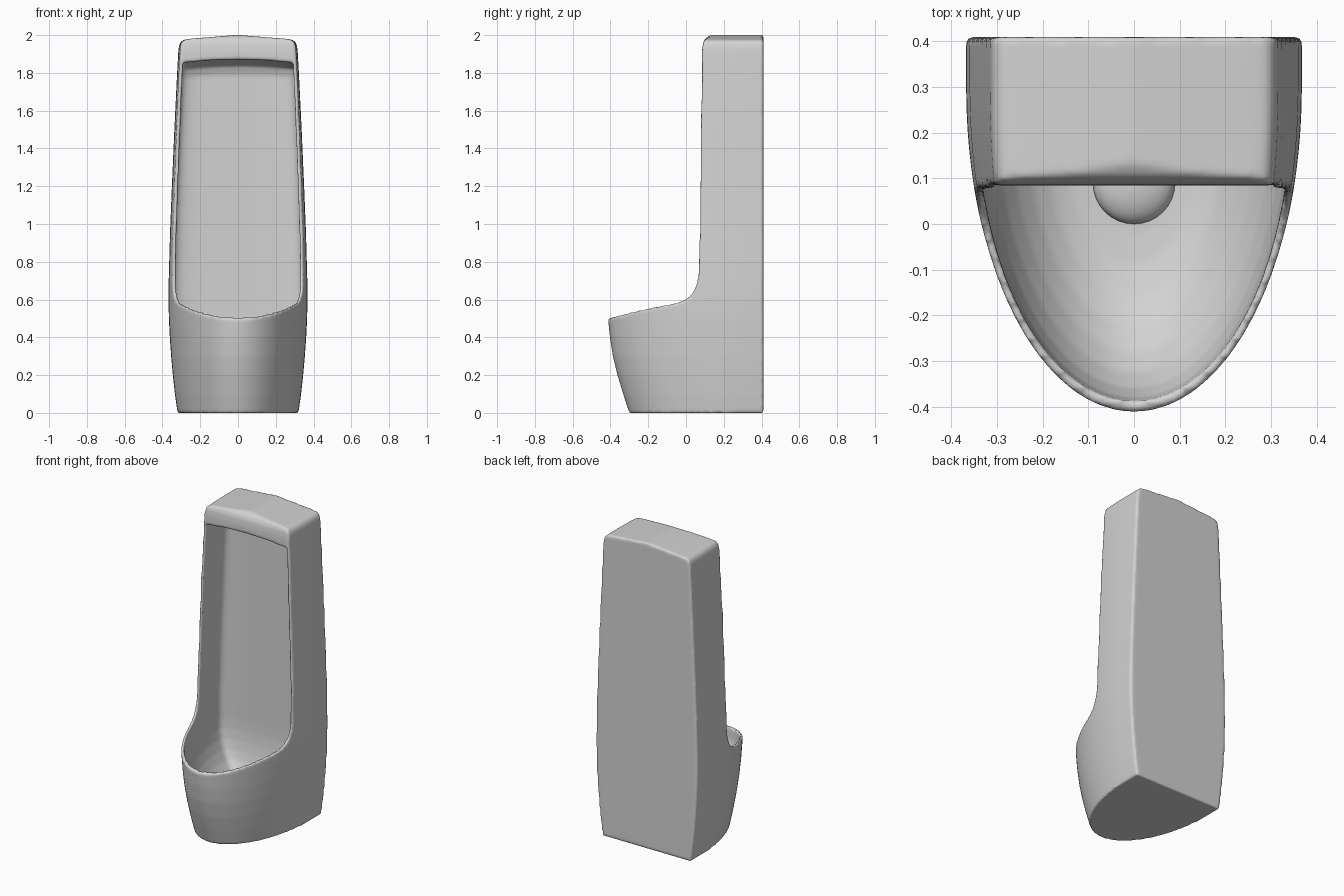
import bpy, bmesh, math

if "Cube" in bpy.data.objects:
    bpy.data.objects.remove(bpy.data.objects["Cube"])

white = bpy.data.materials.new("white_ceramic")
white.diffuse_color = (0.65, 0.65, 0.65, 1)
white.use_nodes = True
white.node_tree.nodes["Principled BSDF"].inputs["Base Color"].default_value = white.diffuse_color


def to_object(name, bm):
    bmesh.ops.recalc_face_normals(bm, faces=bm.faces)
    me = bpy.data.meshes.new(name)
    bm.to_mesh(me)
    bm.free()
    ob = bpy.data.objects.new(name, me)
    bpy.context.collection.objects.link(ob)
    return ob


def spow(v, e):
    return math.copysign(abs(v) ** e, v)


def loft(name, sections, yc_max, n, count=96):
    """Stack D-shaped sections (z, half width, front y, back y, edge drop)."""
    bm = bmesh.new()
    rings = []
    for z, w, yf, yb, drop in sections:
        yc = min(yc_max, yb - 0.06)
        ring = []
        for i in range(count):
            a = 2 * math.pi * i / count
            c, s = math.cos(a), math.sin(a)
            if abs(c) < 1e-9:
                c = 0.0
            if abs(s) < 1e-9:
                s = 0.0
            if s > 0:      # squarish back
                x, y = w * spow(c, 2 / n), yc + (yb - yc) * spow(s, 2 / n)
            else:          # elliptical front
                x, y = w * c, yc + (yc - yf) * s
            ring.append(bm.verts.new((x, y, z - drop * (x / w) ** 2)))
        rings.append(ring)
    for a, b in zip(rings, rings[1:]):
        for i in range(count):
            j = (i + 1) % count
            bm.faces.new((a[i], a[j], b[j], b[i]))
    # caps as strips across the width, so that arched ends stay clean
    h = count // 2
    for r in (rings[0], rings[-1]):
        for i in range(h):
            quad = [r[i], r[i + 1], r[(count - i - 1) % count], r[(count - i) % count]]
            bm.faces.new(list(dict.fromkeys(quad)))
    return to_object(name, bm)


# Outer body
body = loft("urinal_body", [
    (0, .32, -.30, .41, 0), (.1, .334, -.333, .41, 0),
    (.2, .345, -.363, .41, 0), (.3, .354, -.387, .41, 0),
    (.4, .361, -.403, .41, 0), (.5, .366, -.413, .41, 0),
    (.6, .368, -.425, .41, 0), (.7, .367, -.435, .41, 0),
    (.95, .36, -.46, .41, 0), (1.2, .35, -.49, .41, 0),
    (1.5, .337, -.53, .41, .002), (1.8, .323, -.57, .41, .012),
    (1.94, .316, -.59, .41, .026), (1.975, .312, -.6, .41, .028),
    (1.993, .303, -.6, .41, .028), (2.001, .288, -.6, .41, .026)], .30, 60)

# Hollow inside: rounded bowl, then the tall niche
bowl = []
for k in range(9):
    a = math.pi / 2 * (1 - k / 8)
    f = math.cos(a)
    bowl.append((.5 - .35 * math.sin(a), .1 + .242 * f, -.02 - .368 * f, .22 + .12 * f, 0))
niche = loft("niche_cutter", bowl + [
    (.7, .343, -.41, .34, 0), (.95, .336, -.435, .34, 0),
    (1.2, .327, -.465, .34, 0), (1.5, .314, -.505, .34, .002),
    (1.79, .301, -.54, .34, .014), (1.84, .299, -.55, .32, .018),
    (1.872, .296, -.55, .22, .02)], .25, 4)

# Side profile that trims the front down to the rim and hood
profile = [(-1, .36), (-.41, .50), (-.3, .53), (-.18, .557), (-.06, .58), (-.02, .592),
           (.015, .613), (.042, .645), (.06, .69), (.068, .76), (.073, .95), (.077, 1.3),
           (.083, 1.8), (.085, 1.92), (.091, 1.96), (.104, 1.985), (.125, 1.997),
           (.15, 2.003), (.15, 2.3), (-1, 2.3)]
bm = bmesh.new()
left, right = ([bm.verts.new((x, y, z)) for y, z in profile] for x in (-.6, .6))
bm.faces.new(left)
bm.faces.new(right)
for i in range(len(profile)):
    j = (i + 1) % len(profile)
    bm.faces.new((left[i], left[j], right[j], right[i]))
front = to_object("front_cutter", bm)

for cutter in (front, niche):
    cutter.hide_render = True
    m = body.modifiers.new("cut", 'BOOLEAN')
    m.operation = 'DIFFERENCE'
    m.solver = 'EXACT'
    m.object = cutter

# Soft glazed edges
m = body.modifiers.new("remesh", 'REMESH')
m.mode = 'VOXEL'
m.voxel_size = 0.009
m = body.modifiers.new("soften", 'SMOOTH')
m.factor = 0.5
m.iterations = 4
m = body.modifiers.new("lighten", 'DECIMATE')
m.ratio = 0.4

# Bake the modifiers and drop the cutters
deps = bpy.context.evaluated_depsgraph_get()
baked = bpy.data.meshes.new_from_object(body.evaluated_get(deps))
body.modifiers.clear()
body.data = baked
for cutter in (front, niche):
    bpy.data.objects.remove(cutter)

# Drain dome in the bowl
bm = bmesh.new()
bmesh.ops.create_uvsphere(bm, u_segments=32, v_segments=16, radius=.09)
bmesh.ops.scale(bm, vec=(1, 1, .5), verts=bm.verts)
bmesh.ops.translate(bm, vec=(0, .09, .155), verts=bm.verts)
dome = to_object("drain_dome", bm)

for ob in (body, dome):
    ob.data.materials.clear()
    ob.data.materials.append(white)
    for p in ob.data.polygons:
        p.use_smooth = True
        p.material_index = 0
